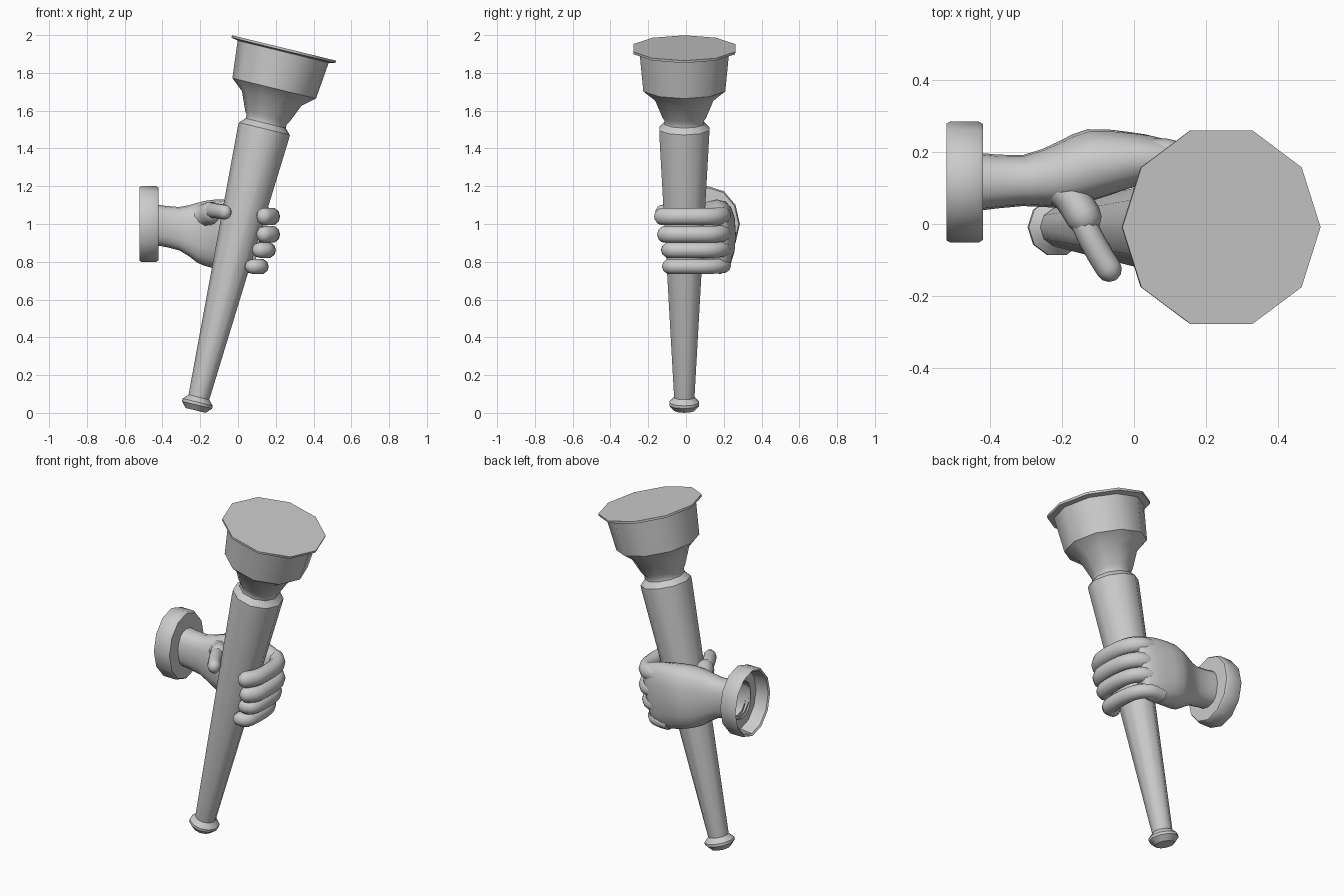
import bpy, math
from mathutils import Vector

if "Cube" in bpy.data.objects:
    bpy.data.objects.remove(bpy.data.objects["Cube"])


def make(name, verts, faces, angle):
    me = bpy.data.meshes.new(name)
    me.from_pydata([tuple(v) for v in verts], [], faces)
    me.polygons.foreach_set("use_smooth", [True] * len(me.polygons))
    me.set_sharp_from_angle(angle=math.radians(angle))
    ob = bpy.data.objects.new(name, me)
    bpy.context.collection.objects.link(ob)
    return ob


def loft(name, rings, n, angle=40, cap_start=True, cap_end=True, power=1.0, phase=0.0):
    """Skin rings given as (centre, u, v); power < 1 squares the section."""
    def sp(a):
        return math.copysign(abs(a) ** power, a)
    verts, faces = [], []
    for c, u, v in rings:
        for k in range(n):
            t = 2 * math.pi * k / n + phase
            verts.append(Vector(c) + Vector(u) * sp(math.cos(t)) + Vector(v) * sp(math.sin(t)))
    for r in range(len(rings) - 1):
        for k in range(n):
            a, b = r * n + k, r * n + (k + 1) % n
            faces.append((a, b, b + n, a + n))
    if cap_start:
        faces.append(tuple(range(n - 1, -1, -1)))
    if cap_end:
        faces.append(tuple(range(len(verts) - n, len(verts))))
    return make(name, verts, faces, angle)


def smooth_path(pts, steps=3):
    """Catmull-Rom through tuples of any length."""
    p = [Vector(q) for q in pts]
    p = [p[0] * 2 - p[1]] + p + [p[-1] * 2 - p[-2]]
    out = []
    for i in range(1, len(p) - 2):
        a, b, c, d = p[i - 1:i + 3]
        for s in range(steps):
            t = s / steps
            out.append(0.5 * (2 * b + (c - a) * t + (2 * a - 5 * b + 4 * c - d) * t * t
                              + (3 * b - a - 3 * c + d) * t ** 3))
    return out + [p[-2]]


def digit(name, pts, rv, rh):
    """Rounded finger along a path; rv, rh = vertical and sideways radius."""
    path = smooth_path(pts)
    rings, n = [], len(path)
    for i, c in enumerate(path):
        d = (path[min(i + 1, n - 1)] - path[max(i - 1, 0)]).normalized()
        side = d.cross(Vector((0, 0, 1))).normalized()
        up = side.cross(d)
        rings.append((c, side * rh, up * rv))
        if i == n - 1:
            for f, s in ((0.5, 0.87), (0.85, 0.55), (1.0, 0.15)):
                rings.append((c + d * rh * f, side * rh * s, up * rv * s))
    return loft(name, rings, 10, 60)


# Torch: ten-sided turned profile (radius, height), tilted
profile = [(0.054, 0), (0.082, 0.03), (0.082, 0.045), (0.056, 0.072), (0.057, 0.08),
           (0.139, 1.51), (0.139, 1.535), (0.109, 1.565), (0.109, 1.585), (0.122, 1.605),
           (0.162, 1.70), (0.228, 1.755), (0.248, 1.955), (0.283, 1.962), (0.284, 1.975)]
torch = loft("torch", [((0, 0, h), (r, 0, 0), (0, r, 0)) for r, h in profile], 10, 37)
torch.rotation_euler.y = math.radians(13.7)
torch.location = (-0.224, -0.009, 0.013)

# Wall cuff: oval hollow ring, open at the back (x, scale)
cuff = [(-0.44, 0.5), (-0.44, 0.88), (-0.515, 0.92), (-0.522, 0.97), (-0.512, 1.0),
        (-0.432, 1.0), (-0.42, 0.96), (-0.42, 0.5)]
loft("cuff", [((x, 0.117, 1.0), (0, 0.168 * s, 0), (0, 0, 0.2 * s)) for x, s in cuff],
     12, 35, False, False)

# Wrist and palm sections: x, ymin, ymax, zmin, zmax
hand = [(-0.44, 0.035, 0.2, 0.89, 1.105), (-0.3, 0.05, 0.192, 0.86, 1.09),
        (-0.2, 0.045, 0.23, 0.795, 1.115), (-0.12, 0.06, 0.264, 0.77, 1.13),
        (0.0, 0.10, 0.256, 0.745, 1.12), (0.08, 0.12, 0.24, 0.735, 1.10),
        (0.125, 0.14, 0.215, 0.75, 1.08)]
rings = []
for x, y0, y1, z0, z1 in smooth_path(hand, 2):
    lean = 0.2 * max(0, min(1, (x + 0.25) / 0.3))    # knuckle line follows the torch
    h = (z1 - z0) / 2
    rings.append(((x - 0.01, (y0 + y1) / 2, (z0 + z1) / 2), (0, (y1 - y0) / 2, 0), (lean * h, 0, h)))
loft("palm", rings, 16, 60, False, True, 0.8)

# Four fingers wrapping round the shaft: z, x shift, tip y, radius
for i, (z, dx, tip, r) in enumerate([(1.04, 0.0, -0.125, 0.047), (0.945, 0.0, -0.11, 0.046),
                                     (0.862, -0.022, -0.09, 0.043), (0.775, -0.06, -0.085, 0.041)]):
    digit("finger_%d" % (i + 1),
          [(0.03 + dx, 0.195, z + 0.005), (0.11 + dx, 0.19, z + 0.005), (0.165 + dx, 0.13, z),
           (0.18 + dx, 0.02, z), (0.172 + dx, -0.07, z), (0.14 + dx, tip, z)], r, 0.043)

# Thumb on the near side
digit("thumb", [(-0.19, 0.13, 1.05), (-0.155, 0.04, 1.065), (-0.125, -0.03, 1.07),
                (-0.095, -0.085, 1.067), (-0.07, -0.125, 1.063)], 0.04, 0.036)
# Fleshy web at the thumb base
digit("thumb_base", [(-0.24, 0.12, 1.03), (-0.18, 0.08, 1.045), (-0.14, 0.02, 1.06)], 0.06, 0.05)
